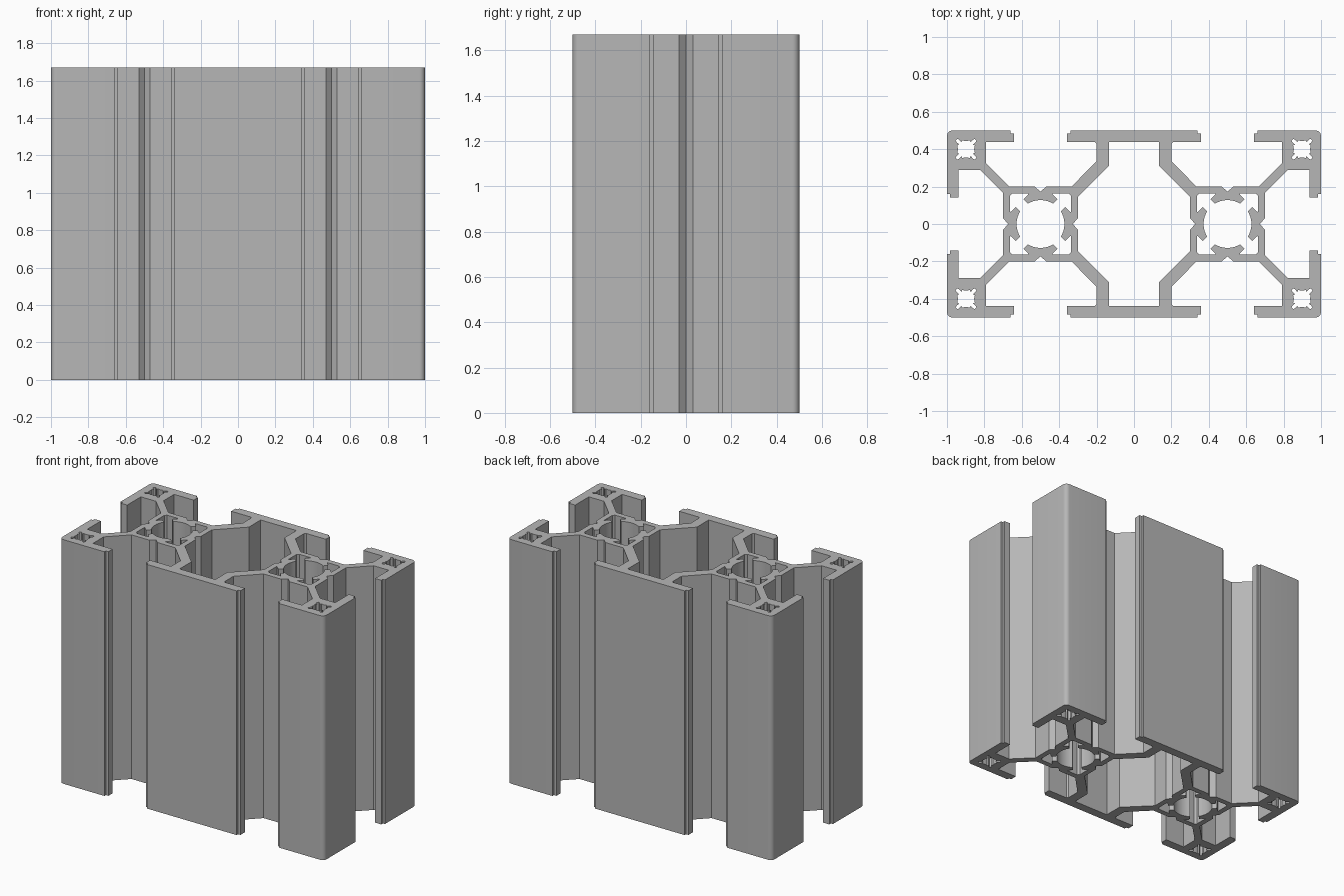
import bpy
import bmesh
from math import sin, cos, radians

HEIGHT = 1.67

cube = bpy.data.objects.get("Cube")
if cube:
    bpy.data.objects.remove(cube)

aluminium = bpy.data.materials.new("aluminium grey")
aluminium.use_nodes = True
grey = (0.47, 0.47, 0.47, 1.0)
aluminium.diffuse_color = grey
aluminium.node_tree.nodes["Principled BSDF"].inputs["Base Color"].default_value = grey


def arc(cx, cy, r, start, end, steps):
    """Points on a circular arc, angles in degrees."""
    angles = [radians(start + (end - start) * i / steps) for i in range(steps + 1)]
    return [(cx + r * cos(a), cy + r * sin(a)) for a in angles]


def full_loop(quarter):
    """Mirror a first-quadrant path about both axes into a closed loop."""
    q = list(quarter)
    back = q[::-1]
    loop = q + [(x, -y) for x, y in back] + [(-x, -y) for x, y in q] + [(-x, y) for x, y in back]
    clean = []
    for p in loop:
        if not clean or abs(p[0] - clean[-1][0]) + abs(p[1] - clean[-1][1]) > 1e-5:
            clean.append(p)
    if abs(clean[0][0] - clean[-1][0]) + abs(clean[0][1] - clean[-1][1]) < 1e-5:
        clean.pop()
    return clean


def diagonal(octant):
    """Mirror a path about the line y = x to make a quarter."""
    return octant + [(y, x) for x, y in octant[::-1]]


def shifted(loop, dx, dy):
    return [(x + dx, y + dy) for x, y in loop]


# Outer outline: middle flange, T-slot, hub, corner block and side slot
flange = [(0, 0.5), (0.34, 0.5), (0.34, 0.485), (0.358, 0.485), (0.358, 0.438),
          (0.21, 0.438), (0.2, 0.428), (0.2, 0.336)]
hub_top = [(0.334, 0.2), (0.47, 0.2), (0.5, 0.172), (0.53, 0.2), (0.666, 0.2)]
corner = [(0.79, 0.324), (0.79, 0.438), (0.642, 0.438), (0.642, 0.485),
          (0.66, 0.485), (0.66, 0.5)] + arc(0.97, 0.47, 0.03, 90, 0, 6)
side_lip = [(1, 0.16), (0.985, 0.16), (0.985, 0.142), (0.938, 0.142), (0.938, 0.29)]
hub_side = [(0.824, 0.29), (0.7, 0.166), (0.7, 0.03), (0.672, 0)]
loops = [full_loop(flange + hub_top + corner + side_lip + hub_side)]

# Large central chamber
loops.append(full_loop([(0, 0.438), (0.135, 0.438), (0.135, 0.31), (0.3, 0.145),
                        (0.3, 0.03), (0.328, 0)]))

# Hub bores with four curved tabs
bore = full_loop(diagonal(arc(0, 0, 0.128, 90, 58, 4)
                          + [(0.09, 0.132), (0.062, 0.163), (0.15, 0.163)]))
loops += [shifted(bore, s * 0.5, 0) for s in (-1, 1)]

# Lobed screw channels in the corner blocks
screw = full_loop(diagonal([(0, 0.043), (0.02, 0.047), (0.025, 0.037), (0.038, 0.051),
                            (0.046, 0.056)]))
loops += [shifted(screw, sx * 0.898, sy * 0.4) for sx in (-1, 1) for sy in (-1, 1)]

# Filled profile, extruded to full height
curve = bpy.data.curves.new("profile", 'CURVE')
curve.dimensions = '2D'
curve.fill_mode = 'BOTH'
curve.extrude = HEIGHT / 2
for loop in loops:
    spline = curve.splines.new('POLY')
    spline.points.add(len(loop) - 1)
    for point, (x, y) in zip(spline.points, loop):
        point.co = (x, y, 0, 1)
    spline.use_cyclic_u = True

helper = bpy.data.objects.new("profile_helper", curve)
bpy.context.collection.objects.link(helper)
bpy.context.view_layer.update()
graph = bpy.context.evaluated_depsgraph_get()
mesh = bpy.data.meshes.new_from_object(helper.evaluated_get(graph))
bpy.data.objects.remove(helper)

# Weld the caps to the walls and stand the part on the floor
bm = bmesh.new()
bm.from_mesh(mesh)
bmesh.ops.remove_doubles(bm, verts=bm.verts[:], dist=1e-5)
bmesh.ops.translate(bm, verts=bm.verts[:], vec=(0, 0, HEIGHT / 2))
bmesh.ops.recalc_face_normals(bm, faces=bm.faces[:])
bm.to_mesh(mesh)
bm.free()

mesh.materials.clear()
mesh.materials.append(aluminium)
rail = bpy.data.objects.new("slotted_rail", mesh)
bpy.context.collection.objects.link(rail)
bpy.ops.object.select_all(action='DESELECT')
rail.select_set(True)
bpy.context.view_layer.objects.active = rail
bpy.ops.object.shade_smooth_by_angle(angle=radians(25))
